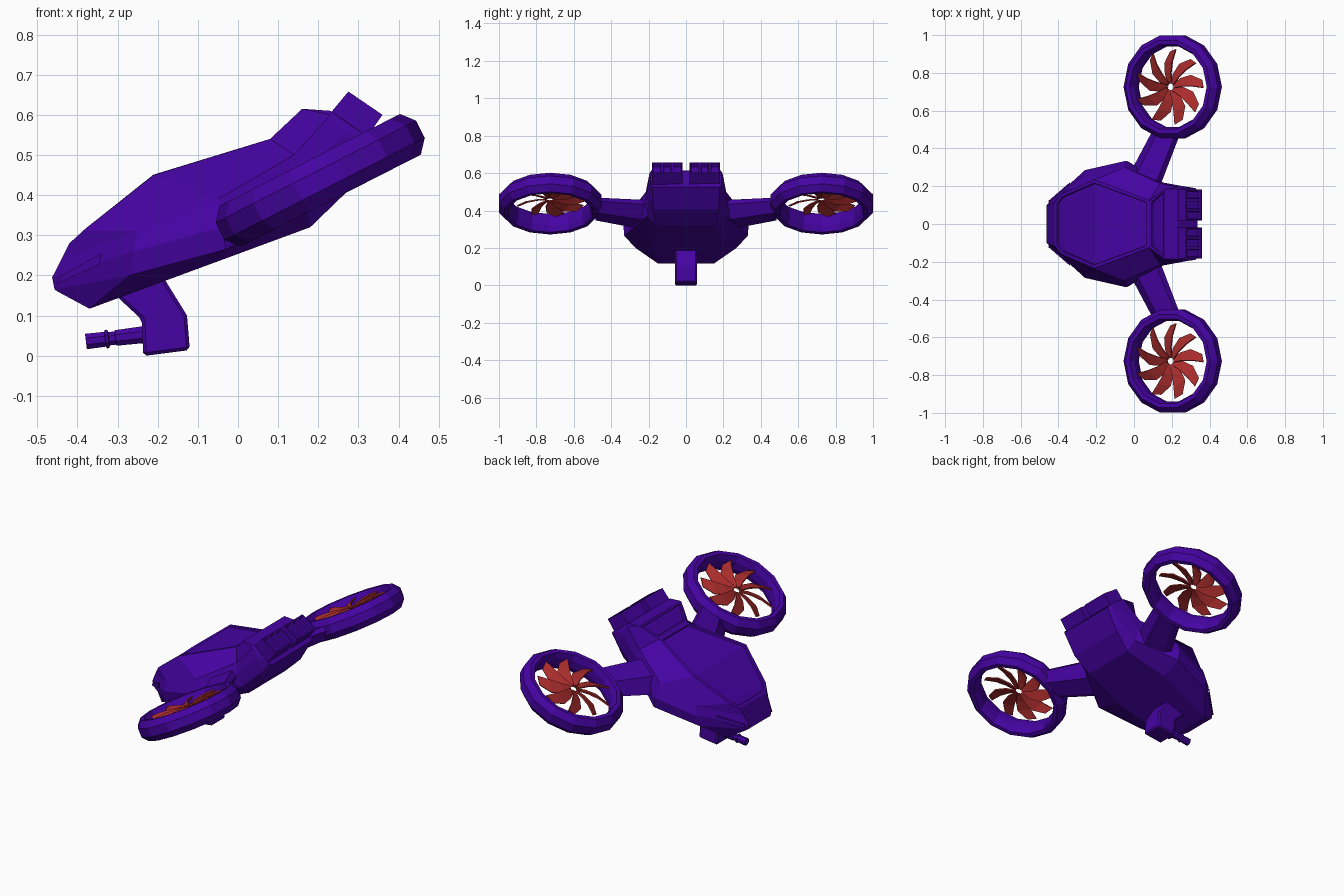
import bpy, bmesh, math
from mathutils import Matrix, Vector

cube = bpy.data.objects.get("Cube")
if cube:
    bpy.data.objects.remove(cube, do_unlink=True)


def material(name, color):
    m = bpy.data.materials.new(name)
    m.use_nodes = True
    m.diffuse_color = color
    m.node_tree.nodes["Principled BSDF"].inputs["Base Color"].default_value = color
    return m


PURPLE = material("purple paint", (0.06, 0.001, 0.36, 1))
RED = material("red blades", (0.4, 0.025, 0.025, 1))


def finish(name, bm, mat=PURPLE, matrix=None, bevel=0):
    bmesh.ops.recalc_face_normals(bm, faces=bm.faces)
    mesh = bpy.data.meshes.new(name)
    bm.to_mesh(mesh)
    bm.free()
    mesh.materials.append(mat)
    ob = bpy.data.objects.new(name, mesh)
    bpy.context.collection.objects.link(ob)
    if matrix:
        ob.matrix_world = matrix
    if bevel:
        mod = ob.modifiers.new("bevel", 'BEVEL')
        mod.width, mod.segments = bevel, 1
    return ob


def loft(rings, closed=False):
    """Skin a row of equal point loops, capping the ends unless closed."""
    bm = bmesh.new()
    loops = [[bm.verts.new(p) for p in ring] for ring in rings]
    pairs = list(zip(loops, loops[1:]))
    if closed:
        pairs.append((loops[-1], loops[0]))
    for a, b in pairs:
        for i in range(len(a)):
            j = (i + 1) % len(a)
            bm.faces.new((a[i], a[j], b[j], b[i]))
    if not closed:
        bm.faces.new(loops[0])
        bm.faces.new(loops[-1])
    bmesh.ops.recalc_face_normals(bm, faces=bm.faces)
    return bm


def prism(profile, y0, y1):
    return loft([[(x, y, z) for x, z in profile] for y in (y0, y1)])


def lathe(profile, sides):
    rings = []
    for k in range(sides):
        a = math.tau * k / sides
        rings.append([(r * math.cos(a), r * math.sin(a), z) for r, z in profile])
    return loft(rings, closed=True)


def sink(bm, faces, margin, depth):
    """Frame the faces and press them inwards."""
    bmesh.ops.inset_region(bm, faces=faces, thickness=margin, depth=0)
    bmesh.ops.inset_region(bm, faces=faces, thickness=.003, depth=-depth)


# Hull: half sections from nose to tail, each running roof, shoulder, waist, sill, keel
sections = [
    [(-.42, .115, .28), (-.44, .11, .24), (-.463, .10, .195), (-.457, .10, .165), (-.45, .09, .16)],
    [(-.385, .16, .312), (-.25, .275, .31), (-.26, .285, .26), (-.27, .27, .20), (-.37, .15, .117)],
    [(-.21, .235, .45), (-.05, .30, .39), (-.04, .335, .32), (-.03, .33, .265), (-.05, .19, .235)],
    [(.08, .125, .54), (.14, .215, .50), (.15, .22, .44), (.17, .21, .37), (.18, .16, .32)],
    [(.16, .185, .615), (.23, .195, .60), (.26, .20, .55), (.285, .195, .48), (.268, .175, .405)],
    [(.23, .185, .61), (.28, .19, .575), (.31, .19, .555), (.325, .19, .54), (.335, .18, .525)],
]
hull = loft([s + [(x, -y, z) for x, y, z in reversed(s)] for s in sections])
# Sunken roof panel and tail ramp panel
top = [f for f in hull.faces if f.normal.z > .5 and abs(f.calc_center_median().y) < .01]
roof = [f for f in top if f.calc_center_median().z < .53]
ramp = [f for f in top if .55 < f.calc_center_median().z < .6 and f.calc_center_median().x < .15]
sink(hull, roof, .018, .008)
sink(hull, ramp, .02, .008)
finish("hull", hull)

# Exhaust boxes, three recessed ports on each side
box = [(.21, .58), (.275, .658), (.36, .60), (.29, .50)]
out = Vector((.57, 0, .82))
for side, label in ((1, "left"), (-1, "right")):
    for k in range(3):
        y = side * .1 + (k - 1) * .055
        bm = prism(box, y - .0275, y + .0275)
        mouth = max(bm.faces, key=lambda f: f.normal.dot(out))
        sink(bm, [mouth], .01, .025)
        finish(f"{label}_exhaust_{k + 1}", bm)

    # Nose vent
    vent = [(-.452, .12, .178), (-.345, .212, .228), (-.34, .217, .255), (-.445, .12, .197)]
    finish(f"{label}_nose_vent", loft([[(x, side * (y + d), z) for x, y, z in vent]
                                      for d in (-.005, .003)]))

    # Rotor arm, a tapering beam
    ends = []
    for cx, cy, cz, w, h in ((.04, .20, .37, .098, .055), (.17, .485, .405, .077, .04)):
        ends.append([(cx + w * a, side * cy, cz + w * a * .45 + h * b)
                     for a, b in ((-1, -.5), (-.6, 1), (.7, 1), (1, .3), (.7, -1), (-.5, -1))])
    finish(f"{label}_rotor_arm", loft(ends))

    # Tilted duct ring
    tilt = Matrix.Translation((.205, side * .726, .437)) @ Matrix.Rotation(math.radians(-27), 4, 'Y')
    half = [(.218, .022), (.23, .055), (.252, .057), (.28, .024)]
    section = half + [(r, -z) for r, z in reversed(half)]
    finish(f"{label}_duct_ring", lathe(section, 14), matrix=tilt)

    # Fan: nine swept, twisted blades around an open centre, set high in the duct
    bm = bmesh.new()
    rows = ((.02, .01, 0), (.07, .023, .012), (.13, .031, .01), (.193, .022, -.018))
    for k in range(9):
        turn = Matrix.Rotation(math.tau * (k + .25) / 9, 3, 'Z')
        strip = []
        for r, chord, sweep in rows:
            strip.append([bm.verts.new(turn @ Vector((r - s * .006, sweep + s * chord, -s * chord * .5)))
                          for s in (-1, 1)])
        for a, b in zip(strip, strip[1:]):
            bm.faces.new((a[0], b[0], b[1], a[1]))
    fan = finish(f"{label}_fan", bm, RED, tilt @ Matrix.Translation((0, 0, .028)))
    mod = fan.modifiers.new("thickness", 'SOLIDIFY')
    mod.thickness, mod.offset = .007, 0

# Gun mount under the nose
mount = [(-.31, .155), (-.24, .09), (-.236, -.001), (-.12, .014), (-.127, .10), (-.195, .21)]
finish("gun_mount", prism(mount, -.06, .06), bevel=.008)

# Gun barrel: stepped tube along the mount's slope
steps = [(0, .023), (.075, .021), (.077, .018), (.092, .018), (.094, .025),
         (.1, .025), (.102, .02), (.15, .021)]
barrel = []
for d, r in steps:
    barrel.append([(r * math.cos(a), r * math.sin(a), d)
                   for a in (math.tau * (k + .5) / 8 for k in range(8))])
aim = Vector((-1, 0, -.12)).to_track_quat('Z', 'Y').to_matrix().to_4x4()
bm = loft(barrel)
muzzle = max(bm.faces, key=lambda f: f.calc_center_median().z)
sink(bm, [muzzle], .007, .02)
finish("gun_barrel", bm, matrix=Matrix.Translation((-.23, 0, .053)) @ aim)
